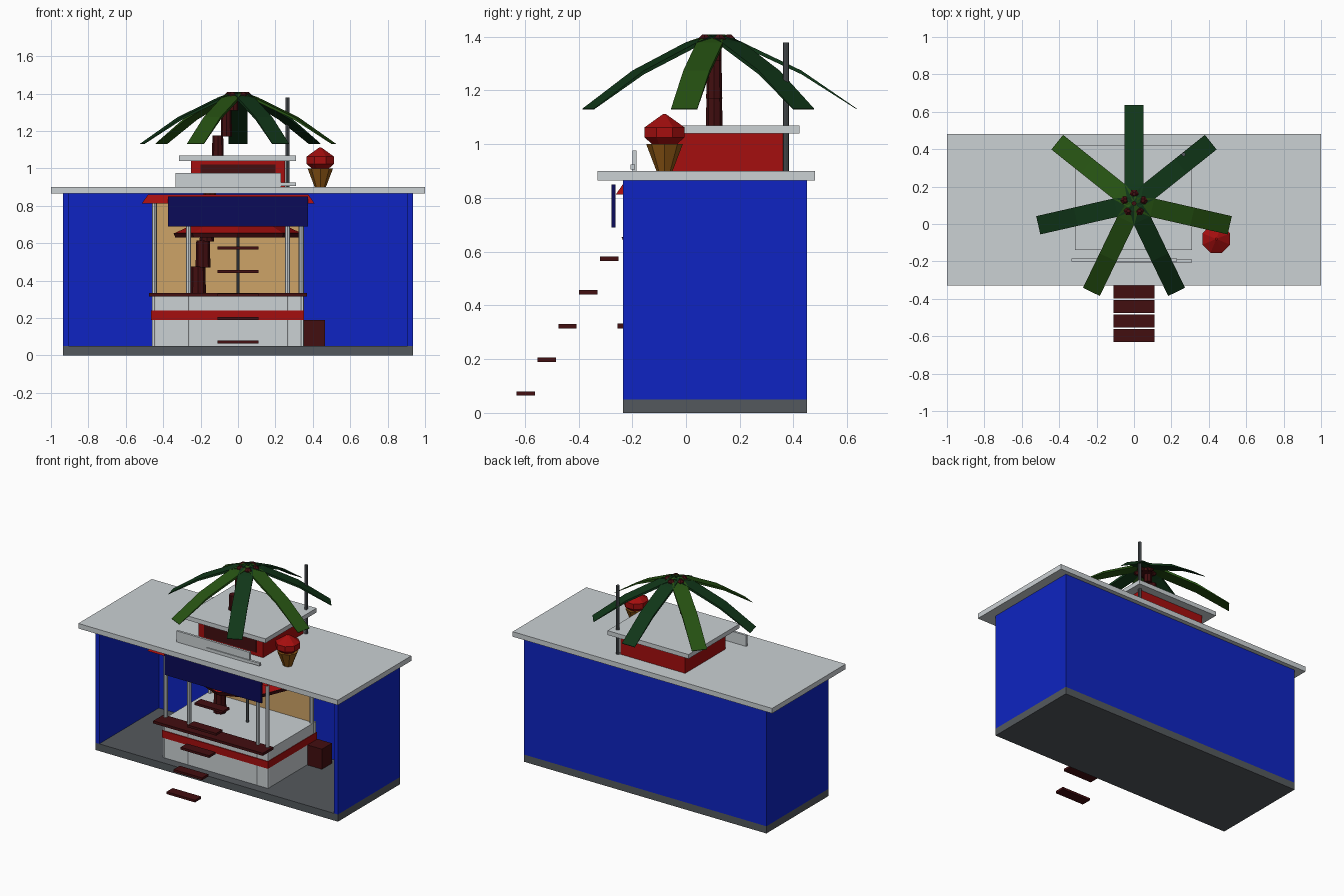
import bpy, bmesh, math
from mathutils import Vector

if "Cube" in bpy.data.objects:
    bpy.data.objects.remove(bpy.data.objects["Cube"])


def mat(name, r, g, b):
    m = bpy.data.materials.new(name)
    lin = lambda c: (c / 255 / 12.92) if c < 11 else ((c / 255 + 0.055) / 1.055) ** 2.4
    m.diffuse_color = (lin(r), lin(g), lin(b), 1)
    m.use_nodes = True
    m.node_tree.nodes["Principled BSDF"].inputs["Base Color"].default_value = m.diffuse_color
    return m


WHITE = mat("off_white", 203, 209, 212)
BLUE = mat("bright_blue", 14, 36, 194)
RED = mat("red", 165, 14, 14)
NAVY = mat("navy", 11, 11, 88)
LEAF_A = mat("dark_green", 16, 54, 24)
LEAF_B = mat("leaf_green", 38, 82, 18)
BROWN = mat("dark_brown", 66, 14, 16)
TAN = mat("tan", 206, 164, 103)
CONE = mat("wafer", 140, 86, 20)
GREY = mat("slate_grey", 84, 89, 93)


def finish(name, bm, material):
    bmesh.ops.recalc_face_normals(bm, faces=bm.faces)
    me = bpy.data.meshes.new(name)
    bm.to_mesh(me)
    bm.free()
    me.materials.append(material)
    ob = bpy.data.objects.new(name, me)
    bpy.context.collection.objects.link(ob)
    return ob


def box(name, x, y, z, material, inset=0.0):
    """Box from (min, max) ranges; inset pulls the top edges inward."""
    bm = bmesh.new()
    bmesh.ops.create_cube(bm, size=1)
    for v in bm.verts:
        s = inset if v.co.z > 0 else 0
        pick = lambda r, c, s: r[1] - s if c > 0 else r[0] + s
        v.co = (pick(x, v.co.x, s), pick(y, v.co.y, s), pick(z, v.co.z, 0))
    return finish(name, bm, material)


def lathe(name, x, y, profile, sides, material, turn=0.0):
    """Faceted solid from (radius, height) rings, capped at both ends."""
    bm = bmesh.new()
    rings = []
    for r, z in profile:
        rings.append([bm.verts.new((x + r * math.cos(turn + math.tau * i / sides),
                                    y + r * math.sin(turn + math.tau * i / sides), z))
                      for i in range(sides)])
    for a, b in zip(rings, rings[1:]):
        for i in range(sides):
            j = (i + 1) % sides
            bm.faces.new((a[i], a[j], b[j], b[i]))
    bm.faces.new(rings[0][::-1])
    bm.faces.new(rings[-1])
    return finish(name, bm, material)


# Outer shell: floor, three walls, flat roof
box("floor", (-.935, .935), (-.235, .45), (0, .05), GREY)
box("back_wall", (-.935, .935), (.42, .45), (.05, .865), BLUE)
for side, s in (("left", -1), ("right", 1)):
    box(side + "_wall", tuple(sorted((s * .905, s * .935))), (-.235, .42), (.05, .865), BLUE)
box("roof_slab", (-1, 1), (-.33, .48), (.865, .9), WHITE)

# Rooftop cabin, sign and mast
box("cabin", (-.25, .25), (-.08, .366), (.9, 1.04), RED)
box("cabin_window", (-.2, .2), (-.086, -.08), (.925, 1.02), BROWN)
box("cabin_roof", (-.315, .31), (-.14, .422), (1.04, 1.07), WHITE)
box("sign_board", (-.335, .23), (-.2, -.184), (.9, .977), WHITE)
box("sign_rail", (-.1, .31), (-.207, -.19), (.906, .925), WHITE)
lathe("mast", .265, .372, [(.011, .9), (.011, 1.378)], 8, GREY)

# Ice cream
lathe("cone", .44, -.08, [(.028, .895), (.068, 1.0)], 8, CONE)
lathe("ice_cream", .44, -.08, [(.05, 1.0), (.08, 1.025), (.08, 1.063), (.006, 1.112)],
      8, RED, math.pi / 8)

# Kiosk base with stripe and counter
box("kiosk_base", (-.46, .35), (-.17, .36), (.02, .315), WHITE)
box("base_stripe", (-.464, .354), (-.176, .364), (.19, .24), RED)
box("counter", (-.475, .37), (-.255, -.14), (.315, .333), BROWN)
box("crate", (.354, .465), (.26, .37), (.05, .19), BROWN)
box("kiosk_back", (-.44, .34), (.335, .35), (.315, .83), TAN)

# Posts
for i, px in enumerate((-.447, -.265, .265, .338)):
    lathe("front_post_%d" % i, px, -.158, [(.014, .05), (.014, .83)], 8, WHITE)
for i, px in enumerate((-.447, .338)):
    lathe("rear_post_%d" % i, px, .33, [(.014, .05), (.014, .83)], 8, WHITE)

# Kiosk roof and hanging fascia
box("kiosk_roof", (-.515, .41), (-.262, .415), (.812, .862), RED, .035)
box("fascia", (-.373, .373), (-.277, -.262), (.69, .85), NAVY)

# Parasol inside the kiosk
lathe("parasol_pole", 0, .105, [(.009, .315), (.009, .66)], 8, GREY)
lathe("parasol_rim", 0, .105, [(.335, .63), (.345, .655)], 8, BROWN)
lathe("parasol_canopy", 0, .105, [(.338, .655), (.02, .8)], 8, RED)

# Floating steps
for i in range(5):
    y, z = -.63 + i * .0775, .064 + i * .1255
    box("step_%d" % i, (-.11, .11), (y, y + .068), (z, z + .016), BROWN)

# Leaning palm trunk
trunk_x = (-.213, -.187, -.167, -.15, -.13, -.108, -.062, -.025)
for i, tx in enumerate(trunk_x):
    z = .33 + i * .14
    r = .042 - i * .002
    lathe("trunk_%d" % i, tx, .105, [(r, z), (r * .9, min(z + .145, 1.39))], 8, BROWN)

# Coconuts around the crown
lathe("crown", 0, .11, [(.045, 1.365), (.045, 1.4)], 8, BROWN)
for i in range(5):
    a = math.tau * i / 5 + .3
    lathe("coconut_%d" % i, .05 * math.cos(a), .11 + .05 * math.sin(a),
          [(.01, 1.362), (.025, 1.375), (.025, 1.395), (.01, 1.408)], 6, BROWN)


# Palm fronds: thin arched strips
def frond(i):
    a = math.pi / 2 + math.tau * i / 7
    out = Vector((math.cos(a), math.sin(a), 0))
    side = Vector((-out.y, out.x, 0))
    bm = bmesh.new()
    rows = []
    for d, z, w, t in ((.01, 1.397, .035, .012), (.1, 1.363, .05, .016),
                       (.32, 1.26, .05, .014), (.525, 1.13, .05, .003)):
        c = Vector((0, .11, z)) + out * d
        rows.append([bm.verts.new(c + side * sx * w + Vector((0, 0, sz * t)))
                     for sx, sz in ((-1, 0), (1, 0), (1, 1), (-1, 1))])
    for p, q in zip(rows, rows[1:]):
        for k in range(4):
            m = (k + 1) % 4
            bm.faces.new((p[k], p[m], q[m], q[k]))
    bm.faces.new(rows[0])
    bm.faces.new(rows[-1])
    finish("frond_%d" % i, bm, LEAF_B if i % 2 else LEAF_A)


for i in range(7):
    frond(i)
